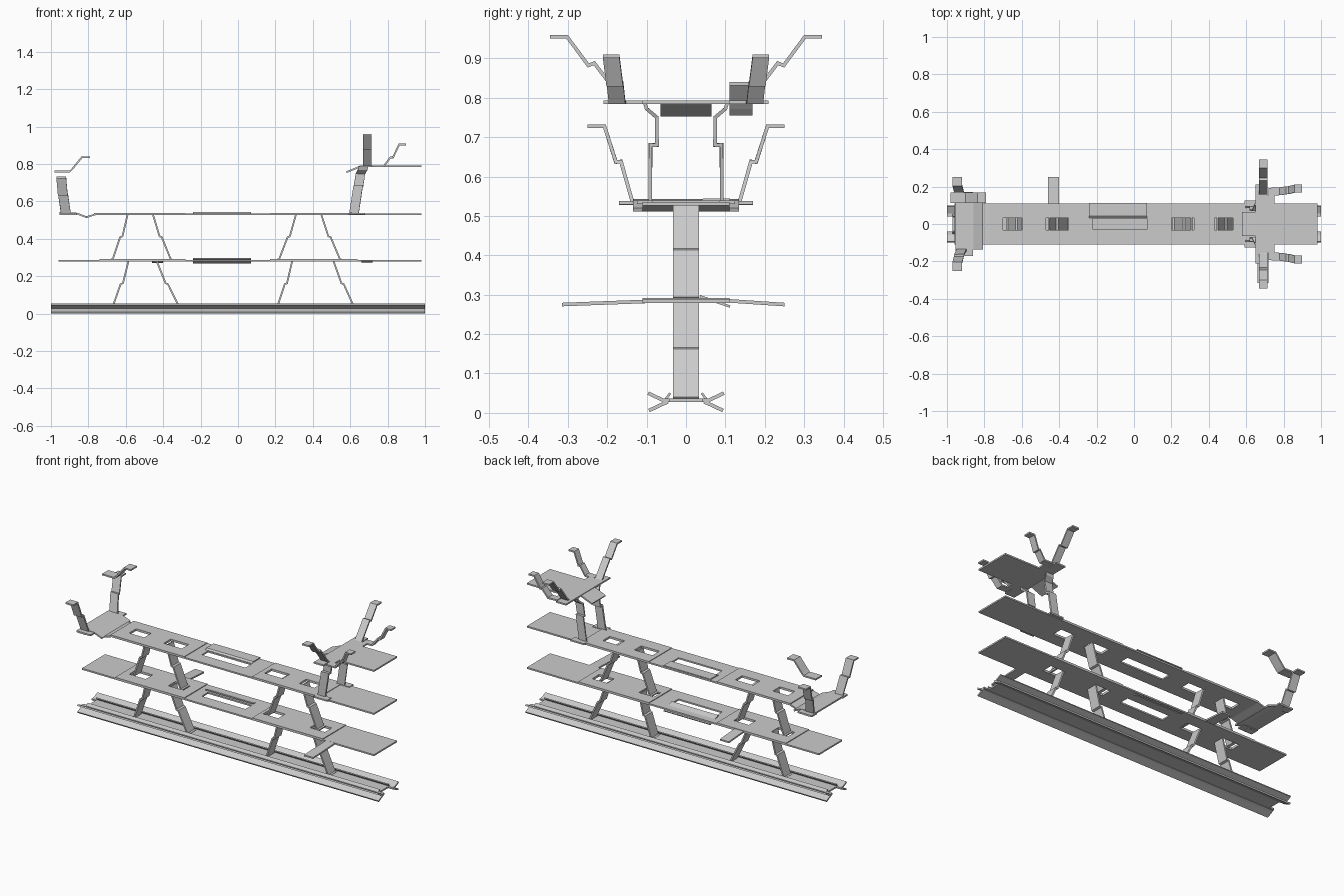
import bpy, bmesh
from mathutils import Vector

T = 0.009  # sheet thickness


def finish(name, bm, mirror, t):
    bmesh.ops.recalc_face_normals(bm, faces=bm.faces)
    me = bpy.data.meshes.new(name)
    bm.to_mesh(me)
    bm.free()
    ob = bpy.data.objects.new(name, me)
    bpy.context.collection.objects.link(ob)
    if mirror:
        m = ob.modifiers.new("mirror", 'MIRROR')
        m.use_axis = (False, True, False)
    s = ob.modifiers.new("thickness", 'SOLIDIFY')
    s.thickness, s.offset, s.use_even_offset = t, 0, True
    return ob


def strip(name, path, width, mirror=False, t=T):
    """Bent sheet: path of 3D points, swept along the width vector."""
    bm = bmesh.new()
    w = Vector(width) / 2
    rows = [(bm.verts.new(Vector(p) - w), bm.verts.new(Vector(p) + w)) for p in path]
    for a, b in zip(rows, rows[1:]):
        bm.faces.new((a[0], b[0], b[1], a[1]))
    return finish(name, bm, mirror, t)


def plate(name, x0, x1, y0, y1, z, holes=(), mirror=False, t=T):
    """Flat sheet with rectangular holes (x0, x1, y0, y1)."""
    xs = sorted({x0, x1, *[v for h in holes for v in h[:2]]})
    ys = sorted({y0, y1, *[v for h in holes for v in h[2:]]})
    bm = bmesh.new()
    grid = [[bm.verts.new((x, y, z)) for y in ys] for x in xs]
    for i in range(len(xs) - 1):
        for j in range(len(ys) - 1):
            cx, cy = (xs[i] + xs[i + 1]) / 2, (ys[j] + ys[j + 1]) / 2
            if any(h[0] < cx < h[1] and h[2] < cy < h[3] for h in holes):
                continue
            bm.faces.new((grid[i][j], grid[i + 1][j], grid[i + 1][j + 1], grid[i][j + 1]))
    return finish(name, bm, mirror, t)


# Base rail: centre channel with upper and lower wings
plate("base_channel", -0.97, 0.97, -0.052, 0.052, 0.032)
strip("base_upper_wing", [(0, 0.04, 0.032), (0, 0.058, 0.032), (0, 0.096, 0.05)], (2, 0, 0), True)
strip("base_lower_wing", [(0, 0.046, 0.028), (0, 0.06, 0.022), (0, 0.094, 0.006)], (2, 0, 0), True)
strip("base_lip", [(0, 0.052, 0.034), (0, 0.04, 0.05)], (1.94, 0, 0), True, 0.006)

# Shelves with leg cut-outs and a centre slot
def leg_holes(spans):
    return [(a, b, -0.033, 0.033) for a, b in spans]

low = leg_holes([(-0.70, -0.59), (-0.44, -0.34), (0.19, 0.29), (0.50, 0.60)])
high = leg_holes([(-0.70, -0.60), (-0.47, -0.35), (0.20, 0.32), (0.43, 0.53)])
slot = [(-0.22, 0.07, -0.03, 0.03)]
plate("lower_shelf", -0.96, 0.98, -0.11, 0.11, 0.283, low + slot)
plate("upper_shelf", -0.77, 0.98, -0.11, 0.11, 0.531, high + slot)
plate("lower_shelf_left_doubler", -0.74, -0.28, -0.11, 0.11, 0.289, low[:2], t=0.006)
plate("lower_shelf_right_doubler", 0.17, 0.64, -0.11, 0.11, 0.289, low[2:], t=0.006)
plate("upper_shelf_left_doubler", -0.77, -0.28, -0.11, 0.11, 0.536, high[:2], t=0.006)
plate("upper_shelf_right_doubler", 0.17, 0.62, -0.11, 0.11, 0.536, high[2:], t=0.006)

# Slot flaps folded to the back
strip("upper_flap", [(-0.085, 0.035, 0.534), (-0.085, 0.045, 0.541), (-0.085, 0.112, 0.541)], (0.31, 0, 0), t=0.006)
strip("lower_flap", [(-0.085, 0.035, 0.296), (-0.085, 0.112, 0.27)], (0.31, 0, 0), t=0.006)

# Side tabs of the lower shelf
strip("back_tab", [(-0.43, 0.10, 0.285), (-0.43, 0.25, 0.275)], (0.06, 0, 0))
strip("front_tab", [(0.69, -0.10, 0.283), (0.69, -0.315, 0.275)], (0.06, 0, 0))

# Kinked legs of both tiers: (foot x, top x)
def leg(name, xa, xb, za, zb):
    d = 1 if xb > xa else -1
    xm, zm = (xa + xb) / 2, (za + zb) / 2
    strip(name, [(xa - 0.012 * d, 0, za), (xa, 0, za + 0.003), (xm, 0, zm),
                 (xm + 0.012 * d, 0, zm + 0.004), (xb, 0, zb)], (0, 0.066, 0))

for i, (a, b) in enumerate([(-0.67, -0.585), (-0.315, -0.435), (0.21, 0.29), (0.62, 0.51)]):
    leg(f"lower_leg_{i}", a, b, 0.034, 0.283)
for i, (a, b) in enumerate([(-0.67, -0.59), (-0.36, -0.455), (0.22, 0.31), (0.545, 0.445)]):
    leg(f"upper_leg_{i}", a, b, 0.288, 0.531)

# Left end pad with dip, side tabs and arms
strip("left_pad", [(-0.955, 0, 0.538), (-0.86, 0, 0.535), (-0.81, 0, 0.516)], (0, 0.27, 0))
strip("left_pad_ramp", [(-0.81, 0, 0.516), (-0.76, 0, 0.532)], (0, 0.22, 0))
strip("left_arm", [(-0.925, 0.17, 0.532), (-0.92, 0.135, 0.532), (-0.935, 0.165, 0.638),
                   (-0.937, 0.178, 0.637), (-0.945, 0.207, 0.728), (-0.945, 0.25, 0.728)],
      (0.052, 0, 0), True)
plate("left_side_tab", -0.955, -0.86, 0.12, 0.17, 0.533, mirror=True)

# Loose bent strip above the left end
strip("loose_strip", [(-0.98, 0.14, 0.76), (-0.9, 0.14, 0.76), (-0.885, 0.14, 0.775),
                      (-0.835, 0.14, 0.836), (-0.79, 0.14, 0.836)], (0, 0.058, 0))

# Posts carrying the raised platform
strip("platform_post", [(0.62, 0.12, 0.535), (0.62, 0.091, 0.535), (0.642, 0.09, 0.68),
                        (0.644, 0.074, 0.68), (0.655, 0.074, 0.75), (0.668, 0.1, 0.772),
                        (0.67, 0.105, 0.788)], (0.05, 0, 0), True)
plate("post_foot", 0.59, 0.68, 0.085, 0.125, 0.535, mirror=True)

# Raised platform with sloped front tongue
plate("platform", 0.75, 0.98, -0.11, 0.11, 0.789)
plate("platform_cross", 0.65, 0.75, -0.155, 0.155, 0.789)
plate("platform_wing", 0.65, 0.715, 0.155, 0.21, 0.789, mirror=True)
strip("platform_tongue", [(0.655, 0, 0.787), (0.635, 0, 0.779), (0.58, 0, 0.757)], (0, 0.13, 0))

# Platform arms: outward pair and rightward pair
strip("side_arm", [(0.69, 0.155, 0.789), (0.69, 0.16, 0.792), (0.69, 0.233, 0.888),
                   (0.69, 0.248, 0.882), (0.69, 0.302, 0.955), (0.69, 0.345, 0.955)],
      (0.045, 0, 0), True)
strip("end_arm", [(0.72, 0.172, 0.789), (0.78, 0.175, 0.789), (0.815, 0.18, 0.836),
                  (0.828, 0.181, 0.834), (0.862, 0.19, 0.905), (0.898, 0.19, 0.905)],
      (0, 0.042, 0), True)
